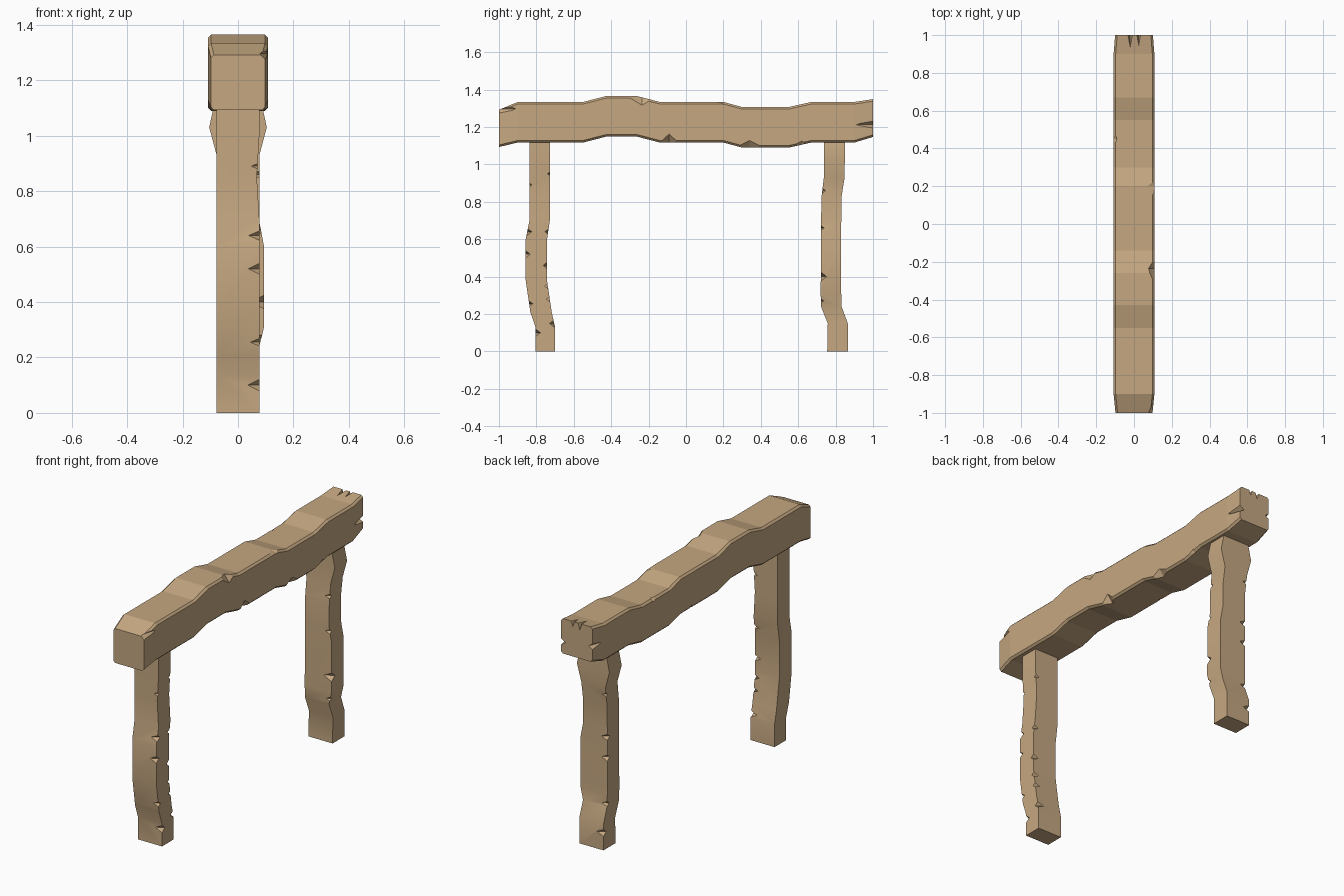
import bpy, bmesh, math
from mathutils import Matrix, Vector

if "Cube" in bpy.data.objects:
    bpy.data.objects.remove(bpy.data.objects["Cube"])

wood = bpy.data.materials.new("wood")
wood.diffuse_color = (0.56, 0.39, 0.22, 1)
wood.use_nodes = True
wood.node_tree.nodes["Principled BSDF"].inputs["Base Color"].default_value = wood.diffuse_color


def make_object(name, bm):
    bmesh.ops.recalc_face_normals(bm, faces=bm.faces)
    me = bpy.data.meshes.new(name)
    bm.to_mesh(me)
    bm.free()
    ob = bpy.data.objects.new(name, me)
    bpy.context.collection.objects.link(ob)
    return ob


def loft(name, rings):
    bm = bmesh.new()
    loops = [[bm.verts.new(p) for p in r] for r in rings]
    n = len(loops[0])
    for a, b in zip(loops, loops[1:]):
        for i in range(n):
            j = (i + 1) % n
            bm.faces.new((a[i], a[j], b[j], b[i]))
    bm.faces.new(loops[0])
    bm.faces.new(loops[-1])
    ob = make_object(name, bm)
    ob.data.materials.append(wood)
    return ob


def carve(ob, chips):
    """Cut diamond-shaped chips, each (centre, half sizes)."""
    for c, s in chips:
        bm = bmesh.new()
        bmesh.ops.create_cone(bm, cap_ends=True, segments=4, radius1=1, radius2=0,
                              depth=1, matrix=Matrix.Translation((0, 0, 0.5)))
        base = [f for f in bm.faces if len(f.verts) == 4]
        tip = bmesh.ops.poke(bm, faces=base)["verts"][0]
        tip.co.z = -1
        for v in bm.verts:
            v.co = Vector(c) + Vector(a * b for a, b in zip(v.co, s))
        cutter = make_object("chip_cutter", bm)
        cutter.hide_render = True
        mod = ob.modifiers.new("chip", 'BOOLEAN')
        mod.operation = 'DIFFERENCE'
        mod.solver = 'EXACT'
        mod.object = cutter
        bpy.context.view_layer.objects.active = ob
        bpy.ops.object.modifier_apply(modifier=mod.name)
        bpy.data.objects.remove(cutter)


# Beam: chamfered section following a wavy profile (y, bottom, top, half width)
stations = [(-1, 1.093, 1.292, .098), (-.9, 1.117, 1.334, .108), (-.55, 1.117, 1.334, .108),
            (-.43, 1.148, 1.365, .108), (-.26, 1.148, 1.365, .108), (-.14, 1.117, 1.334, .108),
            (.2, 1.117, 1.334, .108), (.3, 1.09, 1.307, .108), (.55, 1.09, 1.307, .108),
            (.67, 1.117, 1.334, .108), (.9, 1.117, 1.334, .108), (1, 1.147, 1.349, .1)]
rings = []
c = 0.011
for y, b, t, w in stations:
    rings.append([(w, y, b + c), (w, y, t - c), (w - c, y, t), (c - w, y, t),
                  (-w, y, t - c), (-w, y, b + c), (c - w, y, b), (w - c, y, b)])
beam = loft("top_beam", rings)
carve(beam, [
    # end splits
    ((.105, 1.003, 1.213), (.035, .1, .022)), ((-.105, 1.003, 1.235), (.03, .08, .02)),
    ((.025, 1.003, 1.355), (.012, .1, .035)), ((-.02, 1.003, 1.355), (.014, .1, .045)),
    ((.105, -1.003, 1.297), (.03, .1, .03)),
    # edge chips
    ((.112, -.235, 1.366), (.04, .09, .055)), ((.112, .2, 1.34), (.06, .1, .02)),
    ((.112, -.09, 1.11), (.045, .062, .058)), ((.112, .34, 1.083), (.04, .1, .05)),
    ((.112, .62, 1.09), (.03, .08, .04)), ((-.112, .45, 1.31), (.025, .06, .025)),
    ((-.112, .1, 1.11), (.03, .06, .03)),
])


# Posts: bent square section (z, y min, y max, x min, x max)
def post(name, path, nicks):
    ob = loft(name, [[(x0, y0, z), (x1, y0, z), (x1, y1, z), (x0, y1, z)]
                     for z, y0, y1, x0, x1 in path])
    chips = []
    for z, sx, sy, size in nicks:
        a, b = next((a, b) for a, b in zip(path, path[1:]) if a[0] <= z <= b[0])
        k = (z - a[0]) / (b[0] - a[0])
        y0, y1, x0, x1 = [p + (q - p) * k for p, q in zip(a[1:], b[1:])]
        chips.append(((x1 if sx > 0 else x0, y1 if sy > 0 else y0, z),
                      (size + .004, size * .7, size * .55)))
    carve(ob, chips)
    bpy.ops.object.select_all(action='DESELECT')
    ob.select_set(True)
    bpy.context.view_layer.objects.active = ob
    bpy.ops.object.shade_smooth_by_angle(angle=math.radians(35))


h = .077
post("front_post",
     [(0, -.805, -.7, -h, h), (.13, -.805, -.7, -h, h), (.21, -.832, -.718, -h, h),
      (.38, -.857, -.743, -h, h), (.6, -.857, -.743, -h, h), (.7, -.837, -.728, -h, h),
      (.85, -.836, -.727, -h, .068), (1.0, -.836, -.727, -h, h), (1.14, -.836, -.727, -h, h)],
     [(.1, 1, -1, .038), (.255, 1, -1, .028), (.52, 1, -1, .035), (.64, 1, -1, .035),
      (.89, 1, -1, .018), (.15, 1, 1, .036), (.28, 1, 1, .025), (.35, 1, 1, .025),
      (.46, 1, 1, .03), (.64, 1, 1, .025), (.95, 1, 1, .02)])
post("back_post",
     [(0, .755, .865, -h, h), (.15, .758, .865, -h, h), (.24, .722, .832, -h, h),
      (.31, .72, .83, -h, .094), (.6, .722, .83, -h, .094), (.69, .722, .83, -h, h),
      (.83, .725, .832, -h, h), (.93, .737, .848, -h, h), (1.03, .737, .849, -.104, .104),
      (1.14, .737, .849, -.08, .08)],
     [(.4, 1, -1, .045), (.27, 1, -1, .022), (.66, 1, -1, .025), (.86, 1, -1, .025),
      (.1, -1, 1, .036), (.255, -1, 1, .028), (.52, -1, 1, .032), (.64, -1, 1, .032),
      (.89, -1, 1, .02)])
